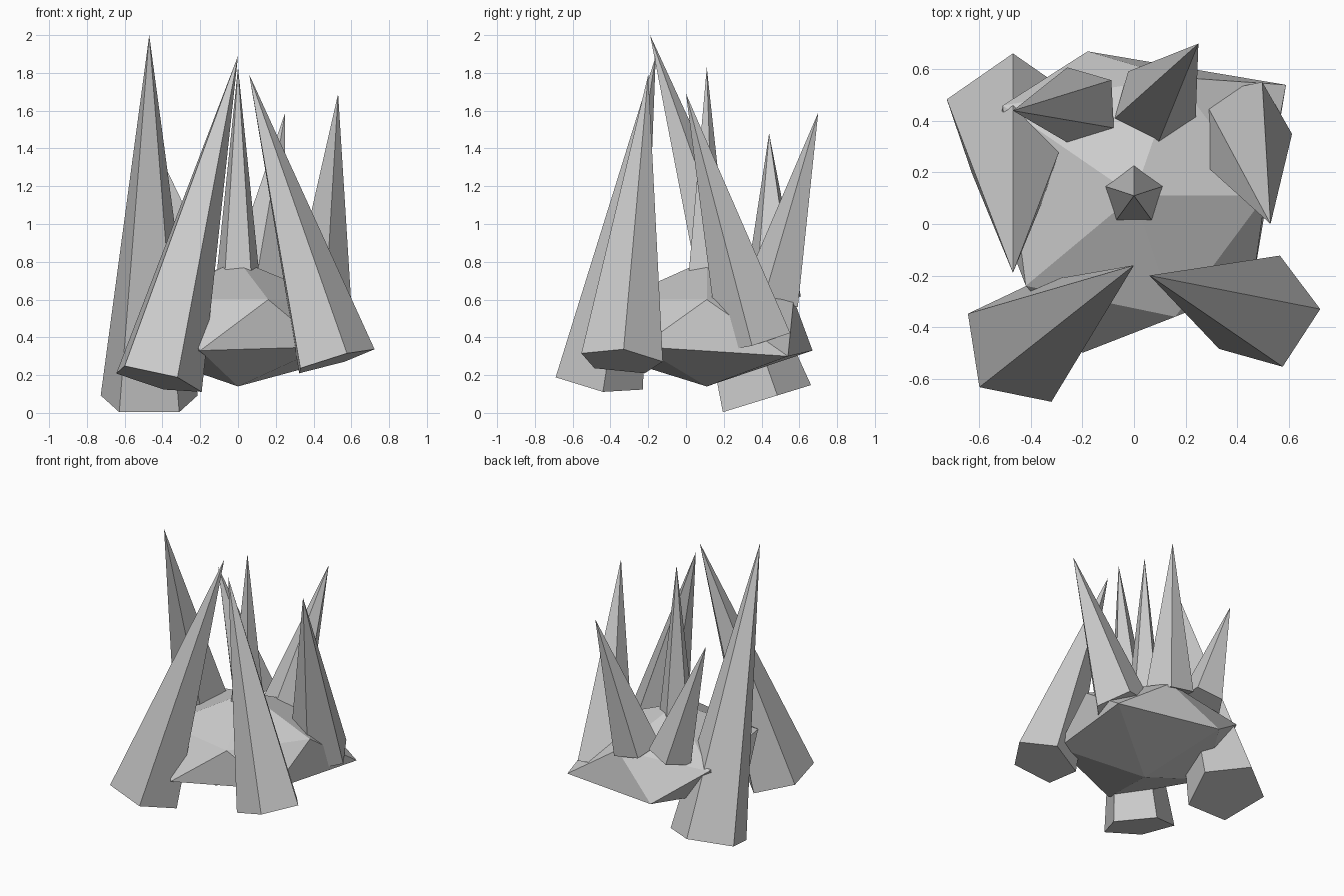
import bpy, bmesh, math
from mathutils import Vector

if "Cube" in bpy.data.objects:
    bpy.data.objects.remove(bpy.data.objects["Cube"])


def finish(name, bm):
    bmesh.ops.recalc_face_normals(bm, faces=bm.faces[:])
    mesh = bpy.data.meshes.new(name)
    bm.to_mesh(mesh)
    bm.free()
    ob = bpy.data.objects.new(name, mesh)
    bpy.context.collection.objects.link(ob)
    return ob


def spike(name, apex, centre, corner, radius):
    """Five-sided spike; one base corner points along 'corner'."""
    apex, centre = Vector(apex), Vector(centre)
    axis = (apex - centre).normalized()
    u = Vector(corner)
    u = (u - axis * u.dot(axis)).normalized()
    w = axis.cross(u)
    bm = bmesh.new()
    ring = []
    for i in range(5):
        a = math.tau * i / 5
        ring.append(bm.verts.new(centre + radius * (u * math.cos(a) + w * math.sin(a))))
    tip = bm.verts.new(apex)
    bm.faces.new(ring[::-1])
    for i in range(5):
        bm.faces.new((ring[i], ring[(i + 1) % 5], tip))
    return finish(name, bm)


# Core rock: a roughened 20-sided ball, listed as rings going round from +x
lower = [(.59, .54, .30), (-.18, .67, .33), (-.55, .10, .33), (-.20, -.50, .33), (.46, -.24, .35)]
upper = [(.51, .11, .60), (.16, .57, .60), (-.51, .46, .58), (-.42, -.24, .60), (.16, -.36, .60)]
bm = bmesh.new()
bmesh.ops.create_icosphere(bm, subdivisions=1, radius=1)
order = sorted(bm.verts, key=lambda v: (round(v.co.z, 2),
                                        (math.atan2(v.co.y, v.co.x) + .1) % math.tau))
for v, p in zip(order, [(0, .11, .14)] + lower + upper + [(0, .11, .81)]):
    v.co = p
finish("core_rock", bm)

# Large outer spikes
spike("left_spike", (-.47, -.19, 2.0), (-.47, .404, .068), (0, .256, .082), .27)
spike("front_left_spike", (0, -.16, 1.89), (-.43, -.468, .176), (.11, -.222, .014), .248)
spike("front_right_spike", (.06, -.20, 1.79), (.504, -.342, .274), (.216, .012, .066), .228)

# Smaller spikes growing from the rock
spike("right_spike", (.53, 0, 1.69), (.41, .37, .38), (.20, -.02, -.024), .206)
spike("centre_spike", (0, .11, 1.83), (0, .11, .6), (0, 1, 0), .133)
spike("back_right_spike", (.25, .70, 1.59), (.08, .46, .61), (0, -1, 0), .168)
spike("back_left_spike", (-.47, .44, 1.48), (-.205, .46, .63), (-1, -.05, 0), .158)
